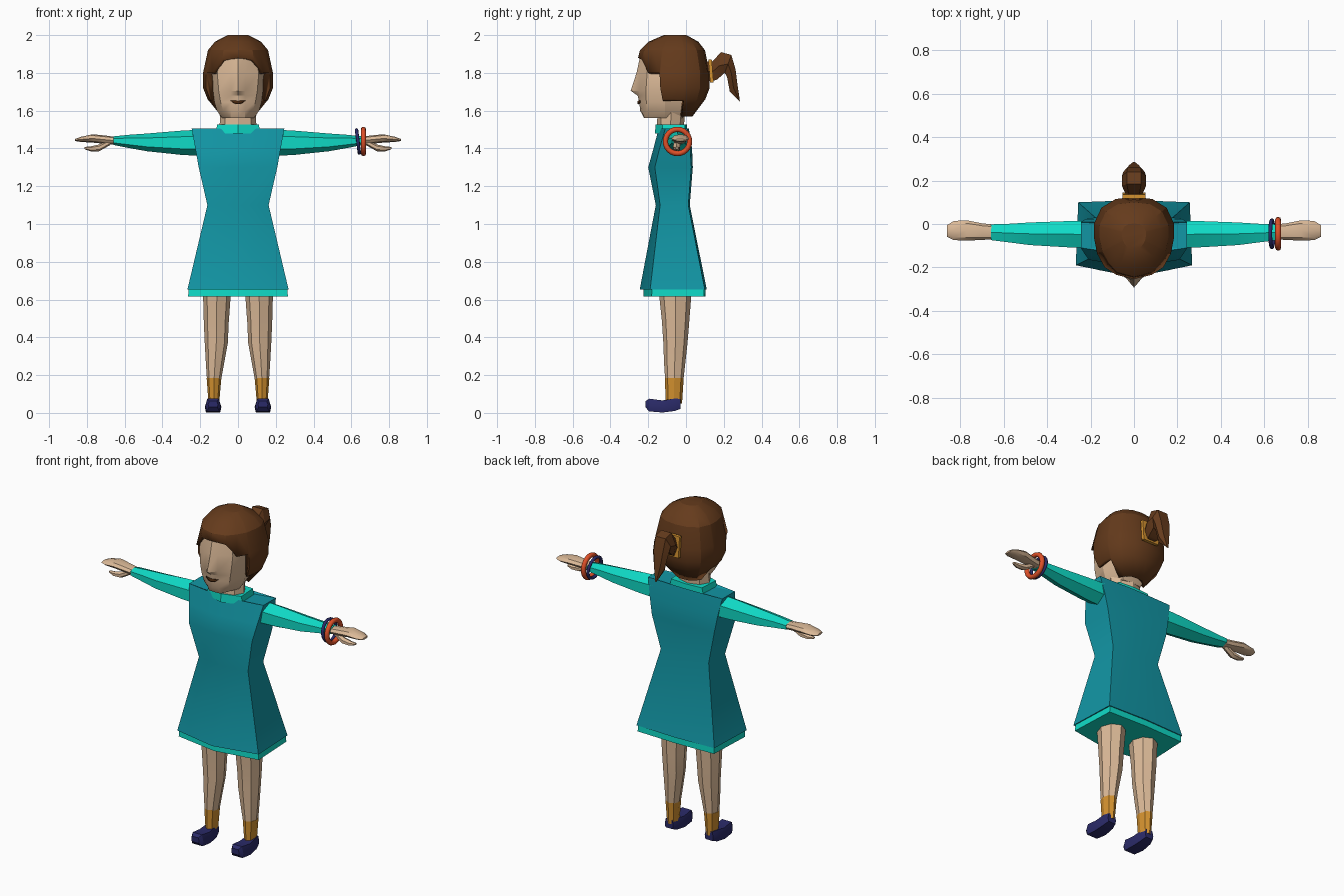
import bpy, bmesh, math
from mathutils import Matrix


def material(name, r, g, b):
    lin = [((c / 255 + 0.055) / 1.055) ** 2.4 for c in (r, g, b)]
    m = bpy.data.materials.new(name)
    m.diffuse_color = (*lin, 1)
    return m


TEAL = material("teal", 18, 150, 165)
TURQ = material("turquoise", 15, 218, 198)
SKIN = material("skin", 220, 186, 152)
HAIR = material("hair brown", 101, 59, 28)
LIP = material("dark brown", 78, 44, 18)
GOLD = material("gold", 212, 146, 48)
NAVY = material("navy", 42, 42, 104)
RED = material("orange red", 222, 80, 40)


def finish(name, bm, mat, angle=30):
    bmesh.ops.remove_doubles(bm, verts=bm.verts, dist=0.0005)
    bmesh.ops.recalc_face_normals(bm, faces=bm.faces)
    me = bpy.data.meshes.new(name)
    bm.to_mesh(me)
    bm.free()
    ob = bpy.data.objects.new(name, me)
    bpy.context.collection.objects.link(ob)
    me.materials.append(mat)
    bpy.ops.object.select_all(action='DESELECT')
    ob.select_set(True)
    bpy.context.view_layer.objects.active = ob
    bpy.ops.object.shade_smooth_by_angle(angle=math.radians(angle))
    return ob


def loft(name, rings, mat, cap0=True, cap1=True, angle=30):
    bm = bmesh.new()
    loops = [[bm.verts.new(p) for p in r] for r in rings]
    n = len(rings[0])
    for a, b in zip(loops, loops[1:]):
        for i in range(n):
            j = (i + 1) % n
            bm.faces.new((a[i], a[j], b[j], b[i]))
    if cap0:
        bm.faces.new(loops[0])
    if cap1:
        bm.faces.new(loops[-1])
    return finish(name, bm, mat, angle)


def mirrored(half):
    """Close a half ring (front centre to back centre) across x = 0."""
    return half + [(-x, y, z) for x, y, z in half[-2:0:-1]]


def oval(axis, s, n, rows):
    """Rings along an axis; rows hold position, the two centres, the two radii."""
    rings = []
    for p, a, b, ra, rb in rows:
        ring = []
        for i in range(n):
            t = 2 * math.pi * i / n + math.pi / 2
            u, v = a + ra * math.cos(t), b + rb * math.sin(t)
            ring.append({'x': (s * p, u, v), 'y': (s * u, p, v), 'z': (s * u, v, p)}[axis])
        rings.append(ring)
    return rings


def body_rings(rows):
    return [mirrored([(0, fc, z), (xf, yf, z), (xb, yb, z), (0, bc, z)])
            for z, fc, xf, yf, xb, yb, bc in rows]


# Dress, hem and collar
loft("dress", body_rings([
    (0.652, -0.245, 0.268, -0.190, 0.257, 0.100, 0.110),
    (1.10, -0.160, 0.162, -0.137, 0.158, 0.012, 0.020),
    (1.30, -0.200, 0.208, -0.165, 0.206, 0.028, 0.036),
    (1.40, -0.172, 0.226, -0.140, 0.224, 0.022, 0.032),
    (1.505, -0.145, 0.245, -0.110, 0.245, 0.008, 0.015),
    (1.495, -0.140, 0.110, -0.110, 0.110, 0.000, 0.010)]), TEAL)
loft("hem", body_rings([
    (0.615, -0.226, 0.264, -0.182, 0.252, 0.096, 0.104),
    (0.655, -0.224, 0.262, -0.180, 0.250, 0.095, 0.103)]), TURQ)
loft("collar", body_rings([
    (1.48, -0.165, 0.118, -0.125, 0.112, -0.005, 0.008),
    (1.528, -0.160, 0.110, -0.125, 0.102, -0.005, 0.004)]), TURQ)

# Neck
loft("neck", oval('z', 1, 8, [
    (1.48, 0, -0.085, 0.098, 0.072),
    (1.56, 0, -0.080, 0.096, 0.072),
    (1.66, 0, -0.075, 0.100, 0.080)]), SKIN)

# Head: centre ridge with nose, nose side, cheek, jaw side, back
head = []
for z, fc, ns, xc, yc, xs, xb, yb in [
        (1.562, -0.222, -0.220, 0.045, -0.205, 0.085, 0.06, -0.02),
        (1.600, -0.243, -0.236, 0.078, -0.208, 0.112, 0.08, 0.00),
        (1.645, -0.247, -0.240, 0.092, -0.210, 0.125, 0.09, 0.02),
        (1.680, -0.256, -0.242, 0.098, -0.212, 0.130, 0.10, 0.03),
        (1.705, -0.293, -0.248, 0.102, -0.212, 0.134, 0.10, 0.03),
        (1.800, -0.262, -0.246, 0.110, -0.206, 0.138, 0.10, 0.03),
        (1.900, -0.240, -0.232, 0.088, -0.195, 0.110, 0.08, 0.02)]:
    head.append(mirrored([(0, fc, z), (0.038, ns, z), (xc, yc, z),
                          (xs, -0.11, z), (xb, yb, z), (0, yb + 0.01, z)]))
loft("head", head, SKIN)

# Mouth plate
bm = bmesh.new()
top = [bm.verts.new(p) for p in [(-0.040, -0.243, 1.654), (0, -0.252, 1.652), (0.040, -0.243, 1.654)]]
low = [bm.verts.new(p) for p in [(-0.020, -0.248, 1.638), (0, -0.252, 1.634), (0.020, -0.248, 1.638)]]
for i in range(2):
    bm.faces.new((top[i], low[i], low[i + 1], top[i + 1]))
mouth = finish("mouth", bm, LIP)
mouth.modifiers.new("thickness", 'SOLIDIFY').thickness = 0.008
mouth.modifiers["thickness"].offset = 0

# Hair cap: columns around the head, each cut off at its own hairline
PROFILE = [(2.0, 0.30), (1.965, 0.66), (1.92, 0.86), (1.80, 1.0), (1.72, 1.0),
           (1.66, 0.87), (1.565, 0.46)]


def width_at(z):
    for (z0, s0), (z1, s1) in zip(PROFILE, PROFILE[1:]):
        if z >= z1:
            return s0 + (s1 - s0) * (z0 - z) / (z0 - z1)
    return PROFILE[-1][1]


columns = [(0, -0.275, 1.88), (0.09, -0.25, 1.87), (0.135, -0.20, 1.80),
           (0.168, -0.140, 1.80), (0.170, -0.136, 1.65), (0.185, -0.06, 1.65),
           (0.184, -0.005, 1.65), (0.183, 0.005, 1.568), (0.15, 0.075, 1.568),
           (0.085, 0.115, 1.568), (0, 0.125, 1.568)]
hair = []
for z, _ in PROFILE:
    half = []
    for x, y, bottom in columns:
        h = max(z, bottom)
        s = width_at(h)
        half.append((x * s, -0.05 + (y + 0.05) * s, h))
    hair.append(mirrored(half))
cap = loft("hair", hair, HAIR, cap1=False, angle=25)
sol = cap.modifiers.new("thickness", 'SOLIDIFY')
sol.thickness, sol.offset = 0.035, -1

# Ponytail: outer and inner edge points (y, z) with half width
tail = []
for yo, zo, yi, zi, w in [(0.09, 1.86, 0.09, 1.75, 0.045), (0.14, 1.86, 0.15, 1.76, 0.042),
                          (0.185, 1.91, 0.165, 1.765, 0.055), (0.240, 1.895, 0.205, 1.80, 0.055),
                          (0.262, 1.82, 0.217, 1.78, 0.050), (0.272, 1.74, 0.232, 1.70, 0.035),
                          (0.286, 1.648, 0.280, 1.655, 0.006)]:
    ym, zm = (yo + yi) / 2, (zo + zi) / 2
    tail.append([(-0.6 * w, yo, zo), (0.6 * w, yo, zo), (w, ym, zm),
                 (0.6 * w, yi, zi), (-0.6 * w, yi, zi), (-w, ym, zm)])
loft("ponytail", tail, HAIR)
band = []
for y, dz in [(0.122, 0.062), (0.140, 0.062)]:
    band.append([(sx * 0.052, y + (0.006 if sz < 0 else -0.004), 1.81 + sz * dz)
                 for sx, sz in [(-1, 1), (1, 1), (1, -1), (-1, -1)]])
loft("hair_band", band, GOLD)

# Limbs, built once per side
for side, s in (("right", -1), ("left", 1)):
    loft(side + "_sleeve", oval('x', s, 6, [
        (0.19, -0.048, 1.430, 0.072, 0.070),
        (0.30, -0.047, 1.430, 0.070, 0.064),
        (0.48, -0.045, 1.432, 0.060, 0.047),
        (0.57, -0.042, 1.437, 0.050, 0.036),
        (0.658, -0.038, 1.441, 0.042, 0.023)]), TURQ, angle=40)
    loft(side + "_hand", oval('x', s, 8, [
        (0.64, -0.037, 1.440, 0.034, 0.020),
        (0.70, -0.035, 1.446, 0.038, 0.022),
        (0.77, -0.030, 1.453, 0.047, 0.022),
        (0.83, -0.030, 1.448, 0.044, 0.014),
        (0.862, -0.032, 1.445, 0.026, 0.006)]), SKIN)
    loft(side + "_thumb", oval('x', s, 6, [
        (0.675, -0.045, 1.435, 0.018, 0.016),
        (0.735, -0.050, 1.403, 0.021, 0.018),
        (0.780, -0.050, 1.398, 0.018, 0.013),
        (0.812, -0.048, 1.402, 0.009, 0.006)]), SKIN)
    loft(side + "_leg", oval('z', s, 8, [
        (0.17, 0.127, -0.062, 0.037, 0.048),
        (0.26, 0.122, -0.060, 0.048, 0.056),
        (0.37, 0.115, -0.056, 0.061, 0.064),
        (0.48, 0.115, -0.055, 0.066, 0.072),
        (0.70, 0.110, -0.058, 0.077, 0.092)]), SKIN)
    loft(side + "_sock", oval('z', s, 8, [
        (0.05, 0.128, -0.064, 0.028, 0.043),
        (0.185, 0.127, -0.062, 0.039, 0.050)]), GOLD)
    # Shoe sections: y, half width, sole z, top z
    shoe = []
    for y, w, z0, z1 in [(-0.215, 0.026, 0.030, 0.062), (-0.195, 0.040, 0.008, 0.075),
                         (-0.125, 0.044, 0.002, 0.066), (-0.06, 0.038, 0.010, 0.076),
                         (-0.028, 0.028, 0.022, 0.074)]:
        c = 0.132
        shoe.append([(s * (c + dx * w), y, z0 + k * (z1 - z0)) for dx, k in
                     [(-0.85, 0), (0.85, 0), (1, 0.45), (0.75, 1), (-0.75, 1), (-1, 0.45)]])
    loft(side + "_shoe", shoe, NAVY)


# Bracelets
def bracelet(name, x, z, major, minor, tilt, mat):
    bpy.ops.mesh.primitive_torus_add(major_segments=24, minor_segments=8, major_radius=major,
                                     minor_radius=minor, location=(x, -0.045, z),
                                     rotation=(0, math.pi / 2 + tilt, 0))
    ob = bpy.context.object
    ob.name = name
    ob.data.materials.append(mat)
    bpy.ops.object.shade_smooth()


bracelet("red_bracelet", 0.664, 1.437, 0.064, 0.014, 0, RED)
bracelet("navy_bracelet", 0.635, 1.437, 0.062, 0.009, -0.12, NAVY)
